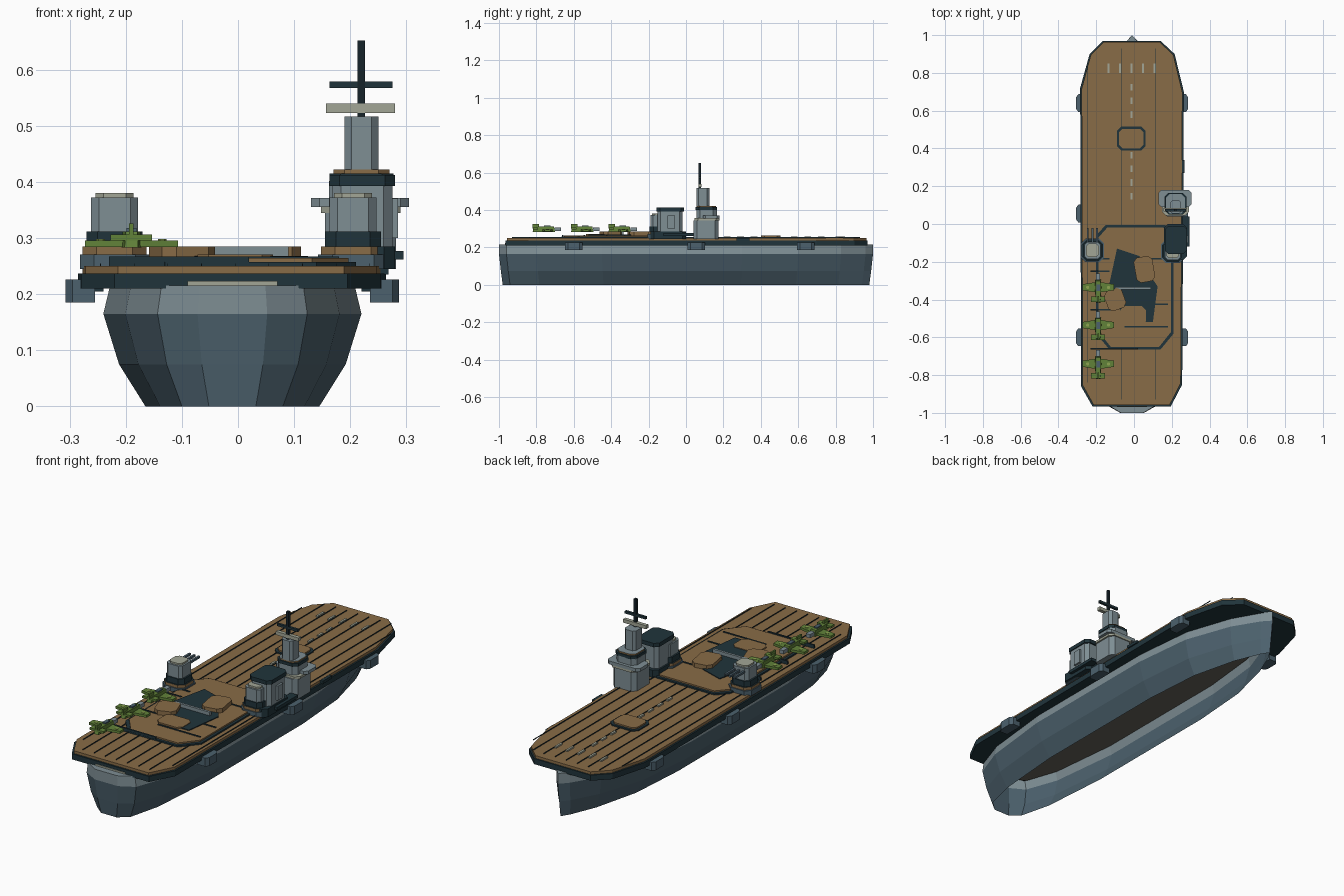
import bpy, bmesh, math
from mathutils import Matrix, Vector

old = bpy.data.objects.get("Cube")
if old:
    bpy.data.objects.remove(old)


def material(name, hexcol):
    rgb = [int(hexcol[i:i + 2], 16) / 255 for i in (0, 2, 4)]
    col = [c / 12.92 if c < 0.04 else ((c + 0.055) / 1.055) ** 2.4 for c in rgb] + [1]
    m = bpy.data.materials.new(name)
    m.use_nodes = True
    m.diffuse_color = col
    m.node_tree.nodes["Principled BSDF"].inputs["Base Color"].default_value = col
    return m


WOOD = material("deck wood", "896C47")
NAVY = material("dark navy", "20343B")
HULL = material("hull slate", "4C616D")
GREY = material("light steel", "7E8E94")
PALE = material("pale olive grey", "A2A696")
GREEN = material("aircraft green", "618239")
LIME = material("pale green", "8DA552")
BLACK = material("mast black", "16232A")
TAUPE = material("inner taupe", "66625A")


def finish(name, bm, *mats):
    bmesh.ops.recalc_face_normals(bm, faces=bm.faces)
    me = bpy.data.meshes.new(name)
    bm.to_mesh(me)
    bm.free()
    for m in mats:
        me.materials.append(m)
    ob = bpy.data.objects.new(name, me)
    bpy.context.collection.objects.link(ob)
    return ob


def prism(name, pts, z0, z1, mat, top=None, taper=1.0):
    """Extruded outline, with an optional second colour on the top face."""
    bm = bmesh.new()
    c = sum((Vector(p) for p in pts), Vector((0, 0))) / len(pts)
    lo = [bm.verts.new((*p, z0)) for p in pts]
    hi = [bm.verts.new((*(c + (Vector(p) - c) * taper), z1)) for p in pts]
    bm.faces.new(lo)
    bm.faces.new(hi).material_index = 1 if top else 0
    for i in range(len(pts)):
        j = (i + 1) % len(pts)
        bm.faces.new((lo[i], lo[j], hi[j], hi[i]))
    return finish(name, bm, mat, top or mat)


def octagon(x0, x1, y0, y1, c):
    return [(x0 + c, y0), (x1 - c, y0), (x1, y0 + c), (x1, y1 - c),
            (x1 - c, y1), (x0 + c, y1), (x0, y1 - c), (x0, y0 + c)]


def box(name, x0, x1, y0, y1, z0, z1, mat):
    return prism(name, [(x0, y0), (x1, y0), (x1, y1), (x0, y1)], z0, z1, mat)


def shrink(pts, d):
    c = sum((Vector(p) for p in pts), Vector((0, 0))) / len(pts)
    hx = max(abs(p[0] - c.x) for p in pts)
    hy = max(abs(p[1] - c.y) for p in pts)
    return [(c.x + (p[0] - c.x) * (1 - d / hx), c.y + (p[1] - c.y) * (1 - d / hy)) for p in pts]


# Hull: open-bottomed shell lofted through four levels
CX = -0.01
stations = [(-1, .27), (-.96, .58), (-.8, .83), (-.45, 1), (.3, 1), (.6, .86), (.83, .5), (.96, .16)]
levels = [(0, .155, .98), (.075, .202, .99), (.165, .23, 1), (.215, .218, 1)]


def hull_ring(half, length):
    right = [(CX + half * f, y * length) for y, f in stations]
    left = [(2 * CX - x, y) for x, y in reversed(right)]
    return right + [(CX, length)] + left


bm = bmesh.new()
rings = [[bm.verts.new((x, y, z)) for x, y in hull_ring(half, length)] for z, half, length in levels]
for k in range(3):
    a, b = rings[k], rings[k + 1]
    for i in range(len(a)):
        j = (i + 1) % len(a)
        bm.faces.new((a[i], a[j], b[j], b[i])).material_index = 1 if k == 2 else 0
bm.faces.new(rings[-1]).material_index = 1
finish("hull", bm, HULL, GREY)
prism("hull_inner_floor", hull_ring(.216, .985), .204, .209, TAUPE)

# Flight deck: dark edge slab with wooden top
deck = [(-.22, -.965), (.195, -.965), (.255, -.85), (.264, .7), (.215, .9), (.14, .97),
        (-.165, .97), (-.235, .9), (-.285, .72), (-.28, -.86)]
prism("deck_edge", deck, .21, .237, NAVY)
prism("deck_planking", shrink(deck, .008), .237, .25, WOOD)
box("stern_plate", -.09, .07, -.968, -.962, .214, .223, PALE)
for i in range(9):
    x = -.245 + i * .06
    reach = .84 if i in (0, 8) else .93
    box("plank_seam", x - .0006, x + .0006, -reach, reach, .25, .255, NAVY)

# Painted deck marks
for i in range(5):
    x = -.135 + i * .061
    box("bow_mark", x - .005, x + .005, .8, .85, .25, .2575, PALE)
for i in range(9):
    y = .13 + i * .072
    if not .36 < y < .52:
        box("centre_dash", CX - .009, CX + .001, y, y + .035, .25, .2575, PALE)


def rimmed(name, pts, z0, z1, rim):
    prism(name + "_rim", pts, z0, z1 - .007, NAVY)
    prism(name, shrink(pts, rim), z0, z1, WOOD)


# Forward lift and raised platform
rimmed("lift", octagon(-.09, .062, .39, .515, .022), .25, .263, .011)
platform = [(-.13, -.665), (.14, -.665), (.21, -.58), (.21, -.06), (.165, -.005),
            (-.15, -.005), (-.2, -.06), (-.2, -.58)]
rimmed("platform", platform, .25, .264, .013)

# Open well with loose wooden hatches
well = [(-.09, -.13), (.03, -.17), (.035, -.2), (.125, -.33), (.1, -.52), (-.03, -.52), (-.14, -.36)]
prism("well_plate", well, .262, .268, NAVY)


def hatch(x, y, w, d, angle, top):
    rot = Matrix.Rotation(math.radians(angle), 2)
    pts = [tuple(Vector((x, y)) + rot @ Vector(p))
           for p in octagon(-w / 2, w / 2, -d / 2, d / 2, .02)]
    prism("hatch", pts, .264, top, WOOD)


hatch(.055, -.24, .1, .135, 10, .285)
hatch(-.1, -.4, .1, .11, 20, .285)
hatch(-.005, -.485, .135, .1, 0, .271)
box("well_beam", -.1, .09, -.346, -.334, .266, .285, GREY)

# Arrestor wires
for x0, x1, y in [(-.23, .02, -.66), (-.23, -.13, -.25), (-.2, -.13, -.185), (.05, .2, -.185),
                  (.1, .18, -.425), (-.05, .18, -.545), (-.23, -.12, -.455)]:
    box("wire", x0, x1, y - .004, y + .004, .25, .267, NAVY)

# Side sponsons
for y in (-.6, .055, .64):
    for edge, side in ((-.255, -1), (.235, 1)):
        pts = [(edge, y - .047), (edge + side * .04, y - .047), (edge + side * .052, y - .03),
               (edge + side * .052, y + .03), (edge + side * .04, y + .047), (edge, y + .047)]
        prism("sponson", pts, .185, .226, HULL)
        box("sponson_bracket", edge - .015, edge + .015, y - .03, y + .03, .205, .222, NAVY)
box("edge_walkway", .25, .268, .27, .34, .235, .249, NAVY)


# Gun turrets
def turret(x, y, guns):
    prism("turret_base", octagon(x - .062, x + .062, y - .062, y + .062, .025), .245, .271, HULL)
    prism("turret_walk", octagon(x - .057, x + .057, y - .057, y + .057, .025), .271, .285, WOOD, NAVY)
    prism("turret_ring", octagon(x - .05, x + .05, y - .05, y + .05, .02), .285, .312, NAVY)
    prism("turret_house", octagon(x - .042, x + .042, y - .045, y + .045, .014), .312, .372, GREY)
    prism("turret_roof", octagon(x - .034, x + .034, y - .036, y + .036, .014), .372, .38, PALE)
    if guns:
        for dx in (-.025, 0, .025):
            box("gun_barrel", x + dx - .005, x + dx + .005, y + .04, y + .12, .35, .36, HULL)


turret(-.22, -.14, True)
turret(.205, -.145, False)

# Funnel block
prism("island_base", octagon(.16, .28, -.19, .0, .02), .245, .285, NAVY)
prism("funnel", octagon(.168, .275, -.152, -.018, .016), .284, .395, GREY)
prism("funnel_cap", octagon(.163, .28, -.158, -.01, .018), .393, .412, NAVY)
box("funnel_pipe", .265, .285, -.1, -.06, .3, .37, GREY)
box("island_step", .255, .295, -.12, .04, .262, .277, NAVY)

# Bridge tower
prism("tower_base", octagon(.155, .282, .04, .175, .02), .245, .345, GREY)
prism("bridge_floor", octagon(.148, .29, .045, .18, .02), .345, .356, PALE)
prism("bridge_wings", octagon(.13, .305, .09, .18, .015), .355, .371, GREY)
prism("bridge_house", octagon(.162, .272, .055, .165, .02), .355, .402, GREY)
prism("bridge_band", octagon(.163, .277, .05, .165, .02), .4, .415, NAVY)
prism("bridge_roof", octagon(.17, .27, .055, .16, .02), .415, .422, WOOD, GREY)
prism("tower_column", octagon(.19, .25, .055, .125, .012), .42, .517, GREY)
box("mast", .213, .226, .067, .08, .515, .652, BLACK)
box("radar_bar", .157, .28, .066, .084, .523, .54, PALE)
box("yard_arm", .163, .275, .067, .079, .567, .579, NAVY)


# Parked aircraft, noses toward the bow
def aircraft(x, y):
    body = [(-.012, -.08), (.012, -.08), (.018, 0), (.015, .04), (-.015, .04), (-.018, 0)]
    prism("aircraft_body", [(x + a, y + b) for a, b in body], .283, .312, GREEN, taper=.88)
    wing = [(-.083, -.016), (-.02, -.026), (.02, -.026), (.083, -.016),
            (.083, .016), (.02, .026), (-.02, .026), (-.083, .016)]
    prism("aircraft_wing", [(x + a, y + b) for a, b in wing], .284, .296, GREEN)
    box("aircraft_tailplane", x - .037, x + .037, y - .078, y - .05, .296, .306, GREEN)
    box("aircraft_fin", x - .004, x + .004, y - .08, y - .045, .3, .326, GREEN)
    box("aircraft_nose", x - .011, x + .011, y + .038, y + .073, .288, .306, GREY)
    box("aircraft_canopy", x - .009, x + .009, y - .02, y + .015, .305, .318, HULL)
    for s in (-1, 1):
        cx = x + s * .055
        prism("wing_mark", octagon(cx - .008, cx + .008, y - .008, y + .008, .004), .295, .298, LIME)


for y in (-.335, -.535, -.74):
    aircraft(-.19, y)
